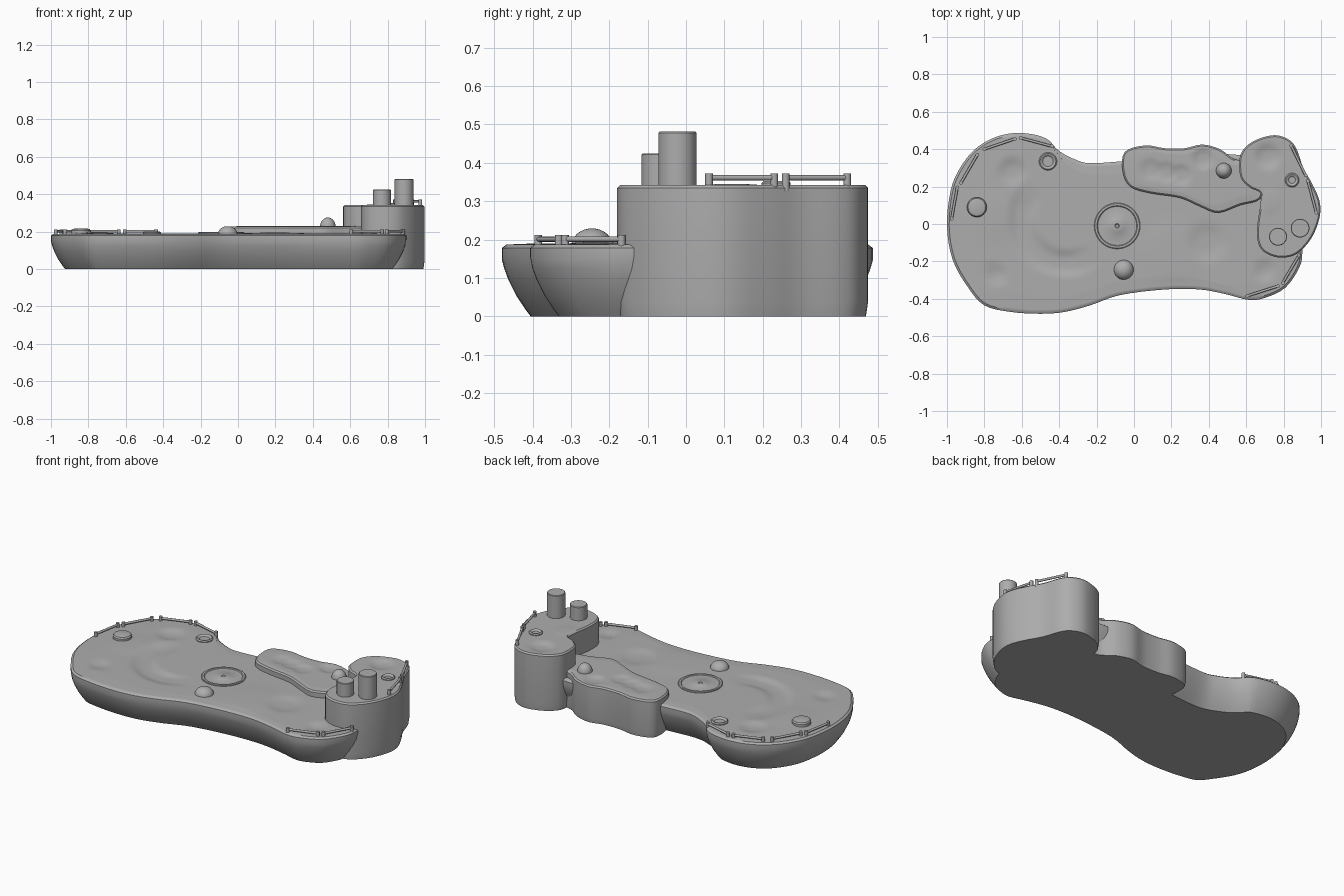
import bpy, bmesh, math
from mathutils import Vector

if "Cube" in bpy.data.objects:
    bpy.data.objects.remove(bpy.data.objects["Cube"])

mat = bpy.data.materials.new("stone grey")
mat.diffuse_color = (0.42, 0.42, 0.42, 1)
mat.use_nodes = True
mat.node_tree.nodes["Principled BSDF"].inputs["Base Color"].default_value = mat.diffuse_color


def finish(name, bm, angle=35):
    bmesh.ops.recalc_face_normals(bm, faces=bm.faces)
    me = bpy.data.meshes.new(name)
    bm.to_mesh(me)
    bm.free()
    me.materials.append(mat)
    for p in me.polygons:
        p.use_smooth = True
    me.set_sharp_from_angle(angle=math.radians(angle))
    ob = bpy.data.objects.new(name, me)
    bpy.context.collection.objects.link(ob)
    return ob


def smooth_loop(pts, sub=4):
    """Closed Catmull-Rom curve, counter-clockwise."""
    P = [Vector(p) for p in pts]
    n = len(P)
    if sum(P[i].x * P[(i + 1) % n].y - P[(i + 1) % n].x * P[i].y for i in range(n)) < 0:
        P.reverse()
    out = []
    for i in range(n):
        a, b, c, d = P[i - 1], P[i], P[(i + 1) % n], P[(i + 2) % n]
        for k in range(sub):
            t = k / sub
            out.append(0.5 * (2 * b + (c - a) * t + (2 * a - 5 * b + 4 * c - d) * t * t
                              + (3 * b - a - 3 * c + d) * t ** 3))
    return out


def inset(loop, d):
    n = len(loop)
    res = []
    for i in range(n):
        t = (loop[(i + 1) % n] - loop[i - 1]).normalized()
        res.append(loop[i] + Vector((-t.y, t.x)) * d)
    return res


def slab(name, pts, center, profile, top, dents, rings, wave=0.0, extra=None):
    """Lofted body: profile of (inset, z) from floor to rim, then a dented top."""
    loop = smooth_loop(pts)
    n = len(loop)
    c = Vector(center)
    bm = bmesh.new()
    layers = []
    for j, (d, z) in enumerate(profile):
        w = wave if j == len(profile) - 3 else 0
        layers.append([bm.verts.new((p.x, p.y, z + w * math.sin(i / n * 44)))
                       for i, p in enumerate(inset(loop, d))])
    rim = inset(loop, profile[-1][0])
    zr = profile[-1][1]

    def height(p, f):
        z = zr + (top - zr) * min(1, f * 6)
        fade = min(1, f * 8)
        for x, y, r, h in dents:
            q = ((p.x - x) ** 2 + (p.y - y) ** 2) / (r * r)
            z += h * math.exp(-q ** 2) * fade
        return z + (extra(p) * fade if extra else 0)

    for k in range(1, rings):
        f = k / rings
        row = []
        for p in rim:
            q = p.lerp(c, f)
            row.append(bm.verts.new((q.x, q.y, height(q, f))))
        layers.append(row)
    for a, b in zip(layers, layers[1:]):
        for i in range(n):
            j = (i + 1) % n
            bm.faces.new((a[i], a[j], b[j], b[i]))
    for row, z in ((layers[0], profile[0][1]), (layers[-1], height(c, 1))):
        v = bm.verts.new((c.x, c.y, z))
        for i in range(n):
            bm.faces.new((row[i], row[(i + 1) % n], v))
    return finish(name, bm)


def lathe(name, x, y, prof, seg=32):
    """Turned part from a profile of (radius, z)."""
    bm = bmesh.new()
    rows = [[bm.verts.new((x + r * math.cos(2 * math.pi * i / seg),
                           y + r * math.sin(2 * math.pi * i / seg), z))
             for i in range(seg)] for r, z in prof]
    for a, b in zip(rows, rows[1:]):
        for i in range(seg):
            j = (i + 1) % seg
            bm.faces.new((a[i], a[j], b[j], b[i]))
    bm.faces.new(rows[0])
    bm.faces.new(rows[-1])
    return finish(name, bm)


# Main hull: peanut outline with a tucked-in underside
hull = [(-1, -.01), (-.98, .18), (-.93, .30), (-.85, .40), (-.74, .465), (-.61, .487),
        (-.475, .46), (-.40, .39), (-.315, .345), (-.235, .325), (-.065, .335), (.15, .35),
        (.35, .37), (.55, .37), (.72, .33), (.84, .2), (.89, .02), (.90, -.14), (.885, -.23),
        (.81, -.34), (.70, -.395), (.61, -.405), (.49, -.375), (.35, -.35), (.165, -.35),
        (-.075, -.38), (-.235, -.435), (-.37, -.47), (-.5, -.48), (-.66, -.47),
        (-.80, -.435), (-.89, -.335), (-.97, -.19)]


def crescent(p):
    dx, dy = p.x + .36, p.y - .03
    r = math.hypot(dx, dy)
    a = math.degrees(math.atan2(dy, dx)) % 360
    s = max(0, min(1, (a - 135) / 30, (310 - a) / 40))
    return -.012 * s * math.exp(-((r - .24) / .06) ** 4)


slab("hull", hull, (-.1, 0),
     [(.075, 0), (.06, .02), (.037, .055), (.017, .095), (.006, .125),
      (0, .152), (0, .178), (.012, .187)], .190,
     [(-.65, .28, .065, -.012), (.39, -.1, .09, -.010), (-.74, -.27, .05, -.010),
      (.70, -.25, .05, -.010), (.2, -.15, .16, .004), (-.75, .05, .12, .004)],
     44, .006, crescent)

# Raised terrace along the back
terrace = [(-.05, .385), (.06, .42), (.165, .405), (.27, .405), (.365, .425), (.46, .40),
           (.54, .345), (.63, .33), (.685, .24), (.675, .135), (.565, .10), (.45, .06),
           (.35, .095), (.245, .14), (.085, .165), (-.02, .20), (-.06, .28)]
slab("terrace", terrace, (.3, .26),
     [(.006, 0), (0, .03), (0, .205), (0, .218), (.008, .226)], .229,
     [(.37, .35, .05, -.010), (.09, .29, .05, -.008), (.17, .275, .05, -.008),
      (.25, .26, .05, -.008)], 24, .004)

# Tall bean-shaped tower at the right end
tower = [(.565, .355), (.57, .25), (.62, .195), (.675, .165), (.675, .10), (.66, 0),
         (.66, -.085), (.69, -.145), (.765, -.178), (.85, -.17), (.915, -.12), (.965, -.045),
         (.995, .05), (.99, .13), (.95, .22), (.905, .30), (.87, .40), (.83, .45),
         (.755, .475), (.665, .455), (.60, .415)]
slab("tower", tower, (.8, .2),
     [(.006, 0), (0, .04), (0, .325), (0, .334), (.008, .342)], .342,
     [(.715, .36, .06, -.012), (.72, .12, .06, .003)], 20, .004)

# Chimneys on the tower
for name, x, y, r, z in (("short_chimney", .77, -.068, .048, .424),
                         ("tall_chimney", .888, -.022, .05, .481)):
    lathe(name, x, y, [(r, .32), (r, z - .003), (r - .003, z)])

# Round hatch ring with a small centre boss
lathe("hatch_ring", -.09, -.01, [(.123, .18), (.123, .194), (.119, .197), (.108, .197),
                                 (.104, .193), (.04, .192), (.035, .195), (.012, .195),
                                 (.008, .192)], 48)

# Small ring craters
for name, x, y, r, z in (("deck_crater", -.46, .335, .048, .187),
                         ("tower_crater", .845, .235, .038, .339)):
    lathe(name, x, y, [(r, z - .02), (r, z + .008), (r - .006, z + .014),
                       (r - .012, z + .012), (r - .02, z + .005)])

# Round stump and domes
lathe("stump", -.84, .09, [(.053, .17), (.053, .205), (.047, .213), (.03, .217)])
for name, x, y, r, z, h in (("deck_dome", -.055, -.245, .053, .185, .044),
                            ("terrace_dome", .48, .285, .042, .225, .05)):
    prof = [(r, z - .02)] + [(r * math.cos(a), z + h * math.sin(a))
                             for a in (i * math.pi / 16 for i in range(8))]
    lathe(name, x, y, prof)


# Railings: two posts with a bar between
def railing(name, a, b, base):
    bm = bmesh.new()
    A, B = Vector((*a, base)), Vector((*b, base))

    def rod(p, q, r):
        d = q - p
        m = Vector((0, 0, 1)).rotation_difference(d).to_matrix().to_4x4()
        m.translation = (p + q) / 2
        bmesh.ops.create_cone(bm, cap_ends=True, segments=12, radius1=r, radius2=r,
                              depth=d.length, matrix=m)
    for p in (A, B):
        rod(p - Vector((0, 0, .02)), p + Vector((0, 0, .026)), .010)
    up = Vector((0, 0, .015))
    rod(A + up, B + up, .007)
    finish(name, bm)


rails = [((-.975, .028), (-.945, .195), .186), ((-.925, .22), (-.838, .37), .186),
         ((-.80, .40), (-.638, .455), .186), ((-.605, .46), (-.438, .415), .186),
         ((.605, -.385), (.77, -.332), .186), ((.795, -.315), (.882, -.168), .186),
         ((.84, .42), (.918, .26), .346), ((.93, .23), (.975, .06), .346)]
for i, (a, b, z) in enumerate(rails):
    railing("railing_%d" % (i + 1), a, b, z)
